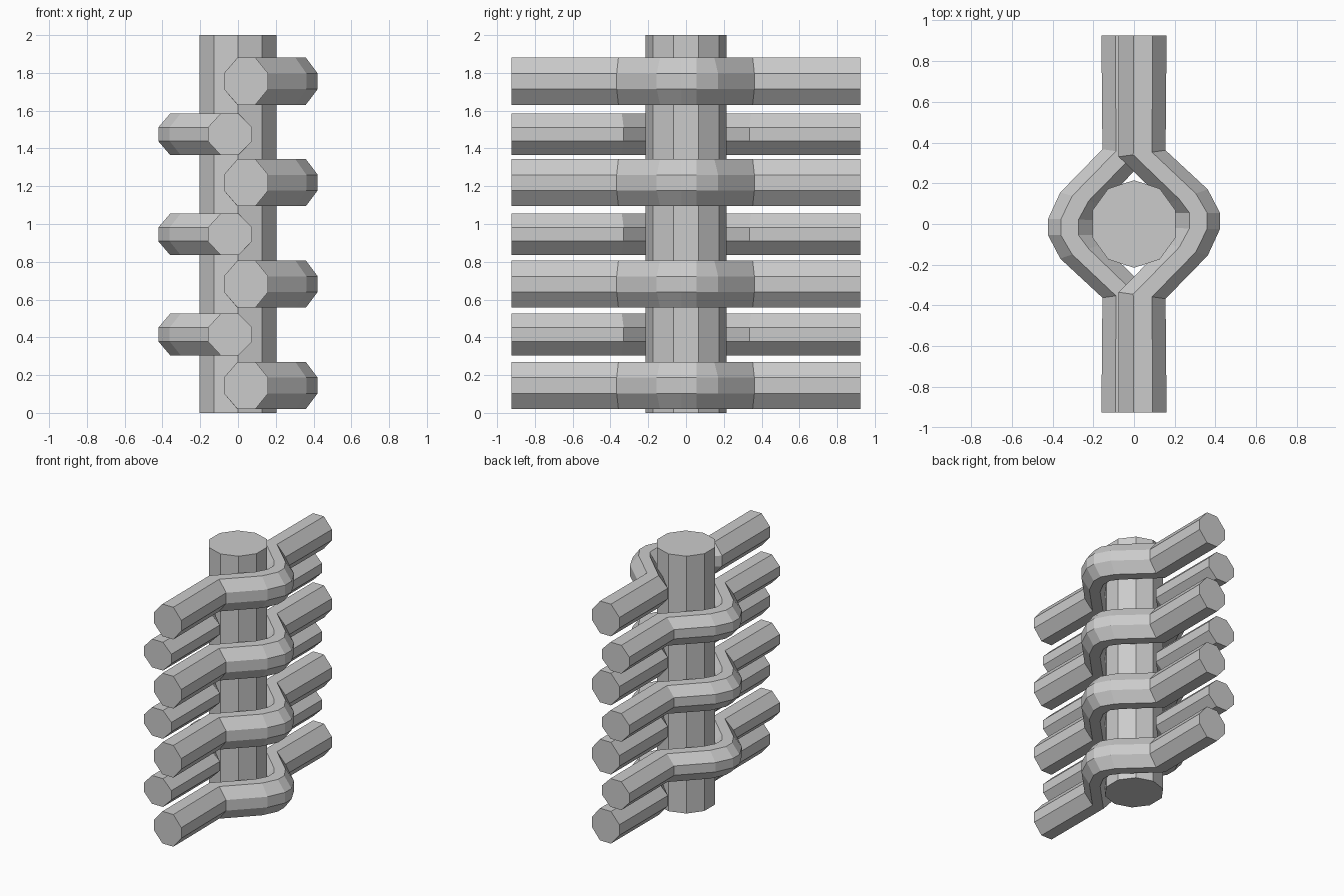
import bpy, bmesh, math

if "Cube" in bpy.data.objects:
    bpy.data.objects.remove(bpy.data.objects["Cube"])

# Octagon section: (fraction from inner to outer side, fraction of half height)
SECTION = [(0, -.33), (.31, -1), (.71, -1), (1, -.33),
           (1, .33), (.71, 1), (.31, 1), (0, .33)]

# Bar stations: inner x, inner y, outer x, outer y
RINGS = [(-.075, -.925, .16, -.925), (-.075, -.335, .155, -.367),
         (.16, -.095, .362, -.155), (.205, -.02, .422, -.025),
         (.205, .055, .422, .055), (.16, .10, .362, .17),
         (-.075, .33, .155, .362), (-.075, .925, .16, .925)]


def finish(bm, name):
    bmesh.ops.recalc_face_normals(bm, faces=bm.faces)
    mesh = bpy.data.meshes.new(name)
    bm.to_mesh(mesh)
    bm.free()
    obj = bpy.data.objects.new(name, mesh)
    bpy.context.collection.objects.link(obj)
    return obj


def bent_bar(name, z, half, side):
    bm = bmesh.new()
    loops = []
    for ix, iy, ox, oy in RINGS:
        loops.append([bm.verts.new((side * (ix + (ox - ix) * u),
                                    side * (iy + (oy - iy) * u), z + half * v))
                      for u, v in SECTION])
    for a, b in zip(loops, loops[1:]):
        for i in range(8):
            j = (i + 1) % 8
            bm.faces.new((a[i], a[j], b[j], b[i]))
    bm.faces.new(loops[0])
    bm.faces.new(loops[-1])
    return finish(bm, name)


# Ten-sided central post
bpy.ops.mesh.primitive_cylinder_add(vertices=10, radius=.215, depth=2, location=(0, 0, 1))
bpy.context.object.name = "post"

# Thick bars bending round the right, thinner bars round the left
for i in range(4):
    bent_bar(f"right_bar_{i + 1}", .145 + .537 * i, .125, 1)
for i in range(3):
    bent_bar(f"left_bar_{i + 1}", .415 + .53 * i, .11, -1)
